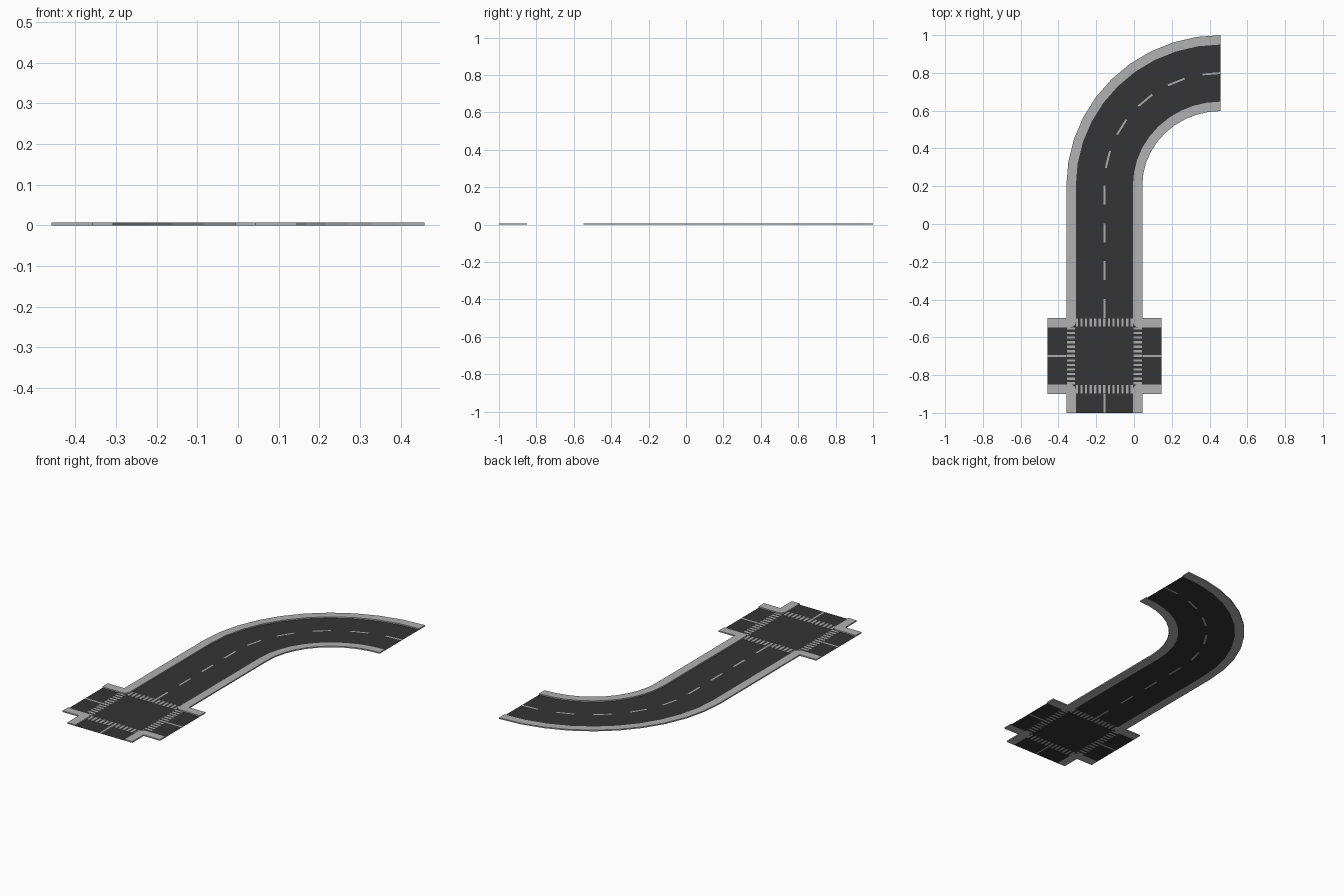
import bpy, bmesh
from math import sin, cos, pi

if "Cube" in bpy.data.objects:
    bpy.data.objects.remove(bpy.data.objects["Cube"])

X0, Y0 = -0.157, -0.698            # crossing centre
ROAD, EDGE, ARM = 0.151, 0.201, 0.302  # half road, half road + kerb, arm length
H = 0.007                          # kerb height
LINE = 0.005                       # half line width
BEND_Y, BEND_X = 0.203, 0.459      # centre of the bend
RX, RY = BEND_X - X0, 1 - EDGE - BEND_Y
START_Y = Y0 + EDGE


def material(name, v):
    m = bpy.data.materials.new(name)
    m.diffuse_color = (v, v, v, 1)
    m.use_nodes = True
    m.node_tree.nodes["Principled BSDF"].inputs["Base Color"].default_value = m.diffuse_color
    return m


asphalt = material("asphalt", 0.035)
paint = material("paint", 0.42)
concrete = material("concrete", 0.44)


def finish(bm, name, mats):
    bmesh.ops.remove_doubles(bm, verts=bm.verts, dist=1e-5)
    me = bpy.data.meshes.new(name)
    bm.to_mesh(me)
    bm.free()
    for m in mats:
        me.materials.append(m)
    ob = bpy.data.objects.new(name, me)
    bpy.context.collection.objects.link(ob)
    return ob


def face(bm, pts, mat=0):
    f = bm.faces.new([bm.verts.new((x, y, 0)) for x, y in pts])
    f.normal_update()
    if f.normal.z < 0:
        f.normal_flip()
    f.material_index = mat


def rect(bm, x0, x1, y0, y1, mat=0):
    face(bm, [(x0, y0), (x1, y0), (x1, y1), (x0, y1)], mat)


def path_point(i, off):
    """Point on row i of the road; positive off is the outside of the bend."""
    if i <= 7:
        return X0 - off, START_Y + (BEND_Y - START_Y) * i / 7
    a = (i - 7) * pi / 20
    return BEND_X - (RX + off) * cos(a), BEND_Y + (RY + off) * sin(a)


# long road with centre dashes on every second row
bm = bmesh.new()
cols = [-ROAD, -LINE, LINE, ROAD]
for i in range(17):
    for c in range(3):
        a, b = cols[c], cols[c + 1]
        face(bm, [path_point(i, a), path_point(i, b), path_point(i + 1, b), path_point(i + 1, a)],
             1 if c == 1 and i % 2 == 0 else 0)
finish(bm, "bend_road_surface", [asphalt, paint])


def solid(bm, pts):
    """Extrude a flat outline to kerb height."""
    low = [bm.verts.new((x, y, 0)) for x, y in pts]
    high = [bm.verts.new((x, y, H)) for x, y in pts]
    bm.faces.new(low)
    bm.faces.new(high)
    for k in range(len(pts)):
        n = (k + 1) % len(pts)
        bm.faces.new([low[k], low[n], high[n], high[k]])
    bmesh.ops.recalc_face_normals(bm, faces=bm.faces)


# kerbs along the long road
for name, a, b in (("outer_kerb", ROAD, EDGE), ("inner_kerb", -EDGE, -ROAD)):
    bm = bmesh.new()
    rows = [0] + list(range(7, 18))
    solid(bm, [path_point(i, a) for i in rows] + [path_point(i, b) for i in reversed(rows)])
    finish(bm, name, [concrete])

# crossing centre
bm = bmesh.new()
IN = 0.155
rect(bm, -ROAD, ROAD, -ROAD, ROAD)

# arms with zebra stripes; (u along the arm, v across it)
STRIPES = 12
arms = {"west": lambda u, v: (-u, v), "east": lambda u, v: (u, v),
        "south": lambda u, v: (v, -u), "north": lambda u, v: (v, u)}
for name, t in arms.items():
    def cell(u0, u1, v0, v1, mat=0):
        face(bm, [t(u0, v0), t(u1, v0), t(u1, v1), t(u0, v1)], mat)
    cell(ROAD, IN, -ROAD, ROAD)
    n = STRIPES * 2 + 1
    w = 2 * ROAD / n
    for k in range(n):
        cell(IN, EDGE - 0.002, -ROAD + k * w, -ROAD + (k + 1) * w, 1 - k % 2 if 0 < k < n - 1 else 1)
    cell(EDGE - 0.002, EDGE, -ROAD, ROAD)
    if name != "north":
        cell(EDGE, ARM, -ROAD, -LINE)
        cell(EDGE, ARM, -LINE, LINE, 1)
        cell(EDGE, ARM, LINE, ROAD)

# rounded corners: asphalt fillets here, kerbs below
R = 0.03
arc = [(ROAD + R - R * sin(k * pi / 8), ROAD + R - R * cos(k * pi / 8)) for k in range(5)]
for sx in (-1, 1):
    for sy in (-1, 1):
        for p, q in zip(arc, arc[1:]):
            face(bm, [(sx * ROAD, sy * ROAD), (sx * p[0], sy * p[1]), (sx * q[0], sy * q[1])])
ob = finish(bm, "crossing_surface", [asphalt, paint])
ob.location = (X0, Y0, 0)

for sx, side in ((-1, "left"), (1, "right")):
    for sy, end in ((-1, "front"), (1, "back")):
        tail = [(EDGE, EDGE), (EDGE, ARM), (ROAD, ARM)] if sy < 0 else [(ROAD, EDGE)]
        outline = arc[::-1] + [(ARM, ROAD), (ARM, EDGE)] + tail
        bm = bmesh.new()
        solid(bm, [(sx * x, sy * y) for x, y in outline])
        ob = finish(bm, f"corner_kerb_{end}_{side}", [concrete])
        ob.location = (X0, Y0, 0)
